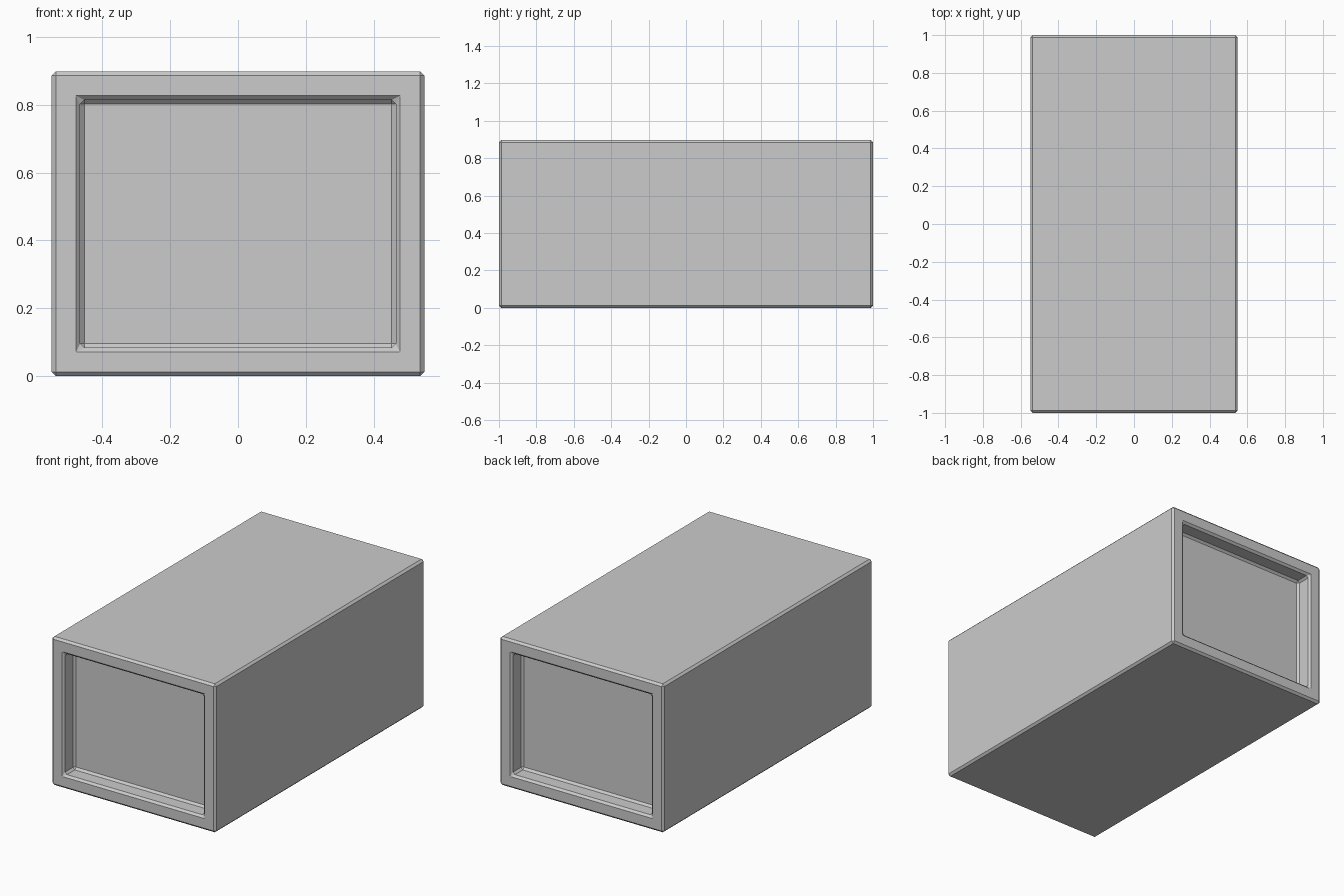
import bpy, bmesh
from mathutils import Matrix, Vector

if "Cube" in bpy.data.objects:
    bpy.data.objects.remove(bpy.data.objects["Cube"])

WIDTH, LENGTH, HEIGHT = 1.098, 2.0, 0.898
RIM, DEPTH, CHAMFER = 0.084, 0.10, 0.0125

# Solid box body standing on the ground
bm = bmesh.new()
bmesh.ops.create_cube(bm, size=1.0, matrix=Matrix.Translation((0, 0, HEIGHT / 2))
                      @ Matrix.Diagonal((WIDTH, LENGTH, HEIGHT, 1)))
bm.normal_update()

# Recessed panel at the front and back ends
for end in [f for f in bm.faces if abs(f.normal.y) > 0.9]:
    inward = -end.normal.copy() * DEPTH
    bmesh.ops.inset_region(bm, faces=[end], thickness=RIM, use_even_offset=True)
    panel = bmesh.ops.extrude_discrete_faces(bm, faces=[end])["faces"][0]
    bmesh.ops.translate(bm, verts=panel.verts, vec=Vector(inward))

bmesh.ops.recalc_face_normals(bm, faces=bm.faces)
mesh = bpy.data.meshes.new("box_body")
bm.to_mesh(mesh)
bm.free()
body = bpy.data.objects.new("box_body", mesh)
bpy.context.collection.objects.link(body)

# Single flat chamfer on every hard edge
bevel = body.modifiers.new("chamfer", "BEVEL")
bevel.width = CHAMFER
bevel.segments = 1
bevel.limit_method = 'ANGLE'
